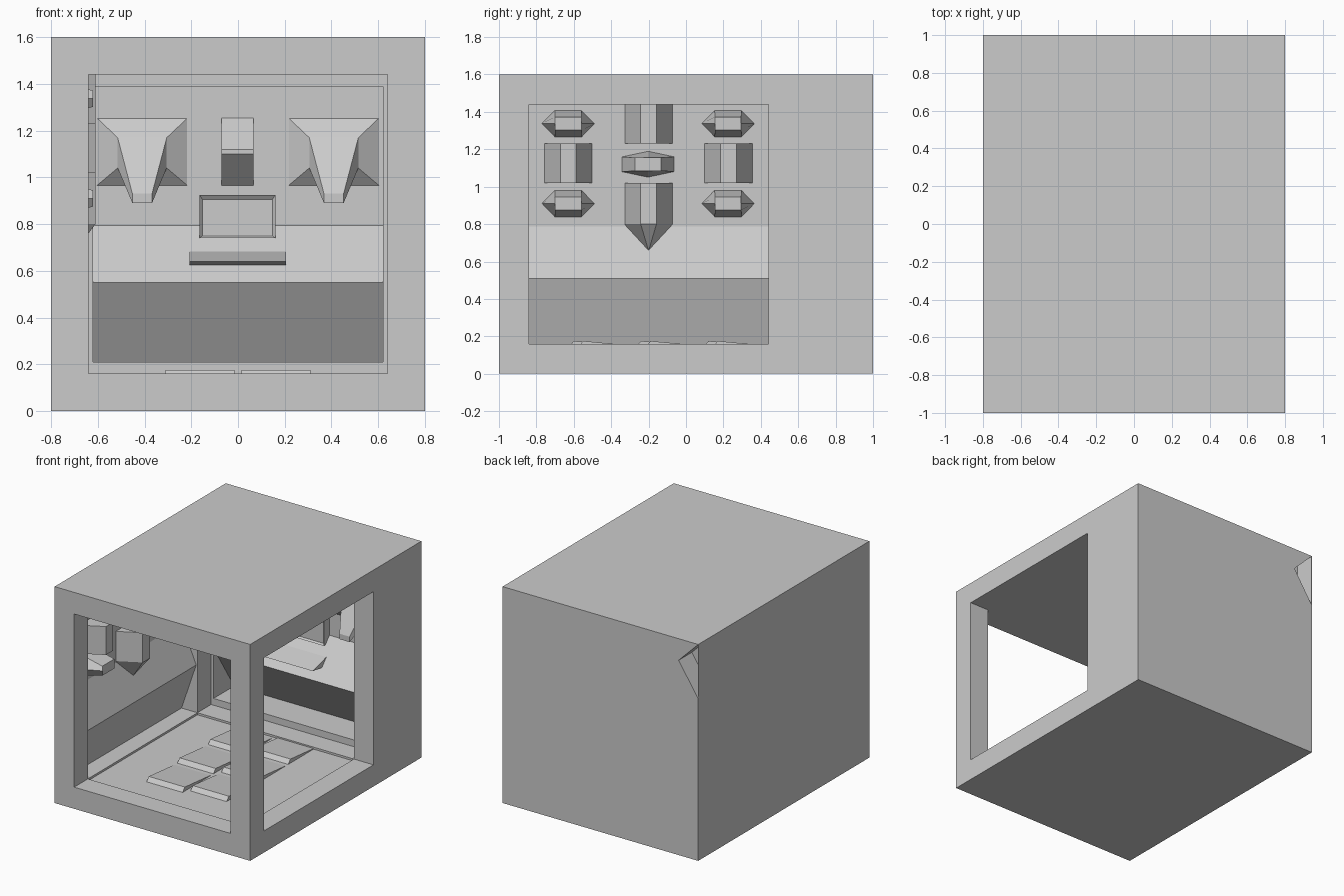
import bpy, bmesh

if "Cube" in bpy.data.objects:
    bpy.data.objects.remove(bpy.data.objects["Cube"])


def loft(name, rings):
    """Skin rings of equal point count, capping both ends."""
    bm = bmesh.new()
    loops = [[bm.verts.new(p) for p in r] for r in rings]
    n = len(loops[0])
    for a, b in zip(loops, loops[1:]):
        for i in range(n):
            j = (i + 1) % n
            bm.faces.new((a[i], a[j], b[j], b[i]))
    bm.faces.new(loops[0])
    bm.faces.new(loops[-1])
    bmesh.ops.recalc_face_normals(bm, faces=bm.faces)
    me = bpy.data.meshes.new(name)
    bm.to_mesh(me)
    bm.free()
    ob = bpy.data.objects.new(name, me)
    bpy.context.collection.objects.link(ob)
    return ob


def box(name, x0, x1, y0, y1, z0, z1):
    return loft(name, [[(x0, y0, z), (x1, y0, z), (x1, y1, z), (x0, y1, z)] for z in (z0, z1)])


def prism_x(name, profile, x0, x1):      # profile in (y, z)
    return loft(name, [[(x, y, z) for y, z in profile] for x in (x0, x1)])


def prism_y(name, profile, y0, y1):      # profile in (x, z)
    return loft(name, [[(x, y, z) for x, z in profile] for y in (y0, y1)])


def rect(x0, x1, z0, z1, y):
    return [(x0, y, z0), (x1, y, z0), (x1, y, z1), (x0, y, z1)]


def cut(target, cutter):
    m = target.modifiers.new("cut", 'BOOLEAN')
    m.operation, m.solver, m.object = 'DIFFERENCE', 'EXACT', cutter
    me = bpy.data.meshes.new_from_object(target.evaluated_get(bpy.context.evaluated_depsgraph_get()))
    target.modifiers.clear()
    target.data = me
    bpy.data.objects.remove(cutter)


# Outer shell with openings on the front and right, and shallow pockets inside
shell = box("room_shell", -.8, .8, -1, 1, 0, 1.6)
cutters = [
    box("room_cut", -.64, .64, -1.1, .6, .16, 1.44),
    box("right_opening_cut", .3, 1, -.84, .44, .16, 1.44),
    box("left_pocket_cut", -.77, -.3, -.84, .44, .16, 1.44),
    box("floor_pocket_cut", -.64, .64, -.84, .44, .145, .4),
    box("back_alcove_cut", -.62, .62, .4, .84, .21, 1.39),
    prism_y("corner_notch_cut", [(-.799, 1.598), (-.64, 1.44), (-.799, 1.2)], .845, 1.1),
]
for c in cutters:
    bpy.context.view_layer.update()
    cut(shell, c)

# Wedge-shaped consoles along the back and left walls
prism_x("back_console", [(.845, .8), (.62, .55), (.84, .21), (.845, .21)], -.62, .62)
prism_y("left_console", [(-.775, .8), (-.65, .51), (-.77, .16), (-.775, .16)], -.84, .44)

# Back wall: mirrored lamps, central wedge, screen and keyboard
for s, side in ((-1, "left"), (1, "right")):
    c = s * .41
    loft(side + "_lamp", [
        rect(c - .2, c + .2, .96, 1.26, .845),
        rect(c - .105, c + .105, 1.04, 1.17, .78),
        rect(c - .042, c + .042, .89, .93, .66)])
prism_x("wall_wedge", [(.845, 1.26), (.7, 1.12), (.7, 1.10), (.845, .96)], -.07, .066)
loft("screen", [
    rect(-.165, .16, .74, .925, .845),
    rect(-.165, .16, .74, .925, .775),
    rect(-.152, .147, .75, .905, .79)])
prism_x("keyboard", [(.78, .72), (.765, .69), (.58, .64), (.72, .62)], -.207, .205)


# Left wall: bevelled pillars and faceted studs
BASE, TOP = -.775, -.61


def pillar_ring(c, z):
    return [(BASE, c - .13, z), (TOP, c - .042, z), (TOP, c + .042, z), (BASE, c + .13, z)]


for i, (c, z0) in enumerate(((-.2, 1.23), (-.63, 1.02), (.227, 1.02), (-.2, .8))):
    rings = [pillar_ring(c, z0 + (.22 if i == 3 else .21)), pillar_ring(c, z0)]
    if i == 3:                           # lower pillar tapers to a point on the console
        rings.append([(-.715 + dx, c + dy, .66) for dx, dy in
                      ((-.004, -.002), (0, -.001), (0, .001), (-.004, .002))])
    loft("wall_pillar", rings)


def stud(c, z, outer, inner):
    loft("wall_stud", [[(BASE, c + y, z + h) for y, h in outer],
                       [(-.62, c + y, z + h) for y, h in inner]])


wide = [(-.142, 0), (-.072, .072), (.072, .072), (.142, 0), (.072, -.072), (-.072, -.072)]
flat = [(-.07, 0), (-.07, .035), (.07, .035), (.07, 0), (.07, -.035), (-.07, -.035)]
for c in (-.63, .225):
    for z in (.91, 1.337):
        stud(c, z, wide, flat)
stud(-.203, 1.12,
     [(-.142, -.04), (-.142, .04), (0, .07), (.142, .04), (.142, -.04), (0, -.07)],
     [(-.07, -.035), (-.07, .035), (0, .035), (.07, .035), (.07, -.035), (0, -.035)])

# Floor: two columns of low sloping treads
for x0, x1, dy in ((-.31, -.015, 0), (.015, .31, .05)):
    for k in range(3):
        y = -.6 + dy + k * .36
        prism_x("floor_tread", [(y - .03, .14), (y, .175), (y + .3, .147), (y + .3, .14)], x0, x1)
